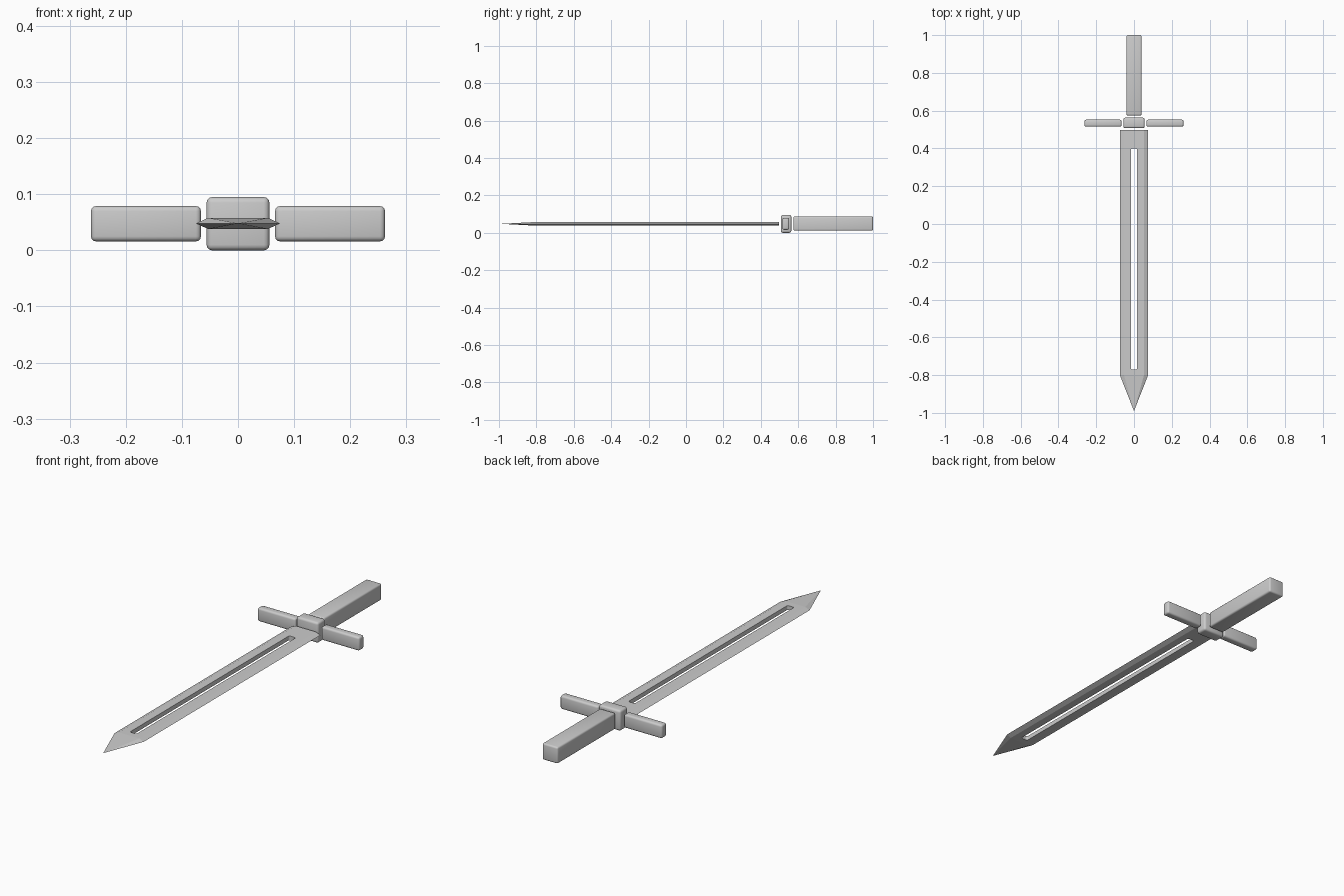
import bpy
import bmesh

cube = bpy.data.objects.get("Cube")
if cube:
    bpy.data.objects.remove(cube, do_unlink=True)

steel = bpy.data.materials.new("plain_grey")
steel.use_nodes = True
GREY = (0.6, 0.6, 0.6, 1)
steel.diffuse_color = GREY
steel.node_tree.nodes["Principled BSDF"].inputs["Base Color"].default_value = GREY

MID = 0.048  # height of the sword's centre plane


def add_object(name, bm):
    bmesh.ops.recalc_face_normals(bm, faces=bm.faces)
    mesh = bpy.data.meshes.new(name)
    bm.to_mesh(mesh)
    bm.free()
    mesh.materials.append(steel)
    obj = bpy.data.objects.new(name, mesh)
    bpy.context.collection.objects.link(obj)
    return obj


def activate(obj):
    bpy.ops.object.select_all(action="DESELECT")
    obj.select_set(True)
    bpy.context.view_layer.objects.active = obj


def rounded_box(name, x, y, z, radius):
    """Box between the given (low, high) ranges with rounded edges."""
    bm = bmesh.new()
    bmesh.ops.create_cube(bm, size=1)
    for v in bm.verts:
        v.co = [sum(r) / 2 + c * (r[1] - r[0]) for c, r in zip(v.co, (x, y, z))]
    bmesh.ops.bevel(bm, geom=bm.edges[:], offset=radius, segments=3,
                    profile=0.5, affect="EDGES")
    obj = add_object(name, bm)
    activate(obj)
    bpy.ops.object.shade_smooth_by_angle()
    return obj


# Grip and guard
rounded_box("grip", (-0.04, 0.04), (0.574, 1.0), (0.011, 0.088), 0.008)
rounded_box("guard_block", (-0.056, 0.056), (0.507, 0.563), (0, 0.095), 0.01)
for side, sign in (("left", 1), ("right", -1)):
    span = sorted((sign * 0.066, sign * 0.262))
    rounded_box(side + "_guard_arm", span, (0.515, 0.552), (0.016, 0.079), 0.009)

# Blade: six-sided section running to a pointed tip
bm = bmesh.new()
section = [(-0.075, 0), (-0.053, 0.01), (0.053, 0.01),
           (0.075, 0), (0.053, -0.01), (-0.053, -0.01)]
back, shoulder = [[bm.verts.new((x, y, MID + z)) for x, z in section]
                  for y in (0.497, -0.8)]
tip = bm.verts.new((0, -0.99, MID))
bm.faces.new(back)
for i in range(6):
    j = (i + 1) % 6
    bm.faces.new((back[i], back[j], shoulder[j], shoulder[i]))
    bm.faces.new((shoulder[i], shoulder[j], tip))
blade = add_object("blade", bm)

# Long slot cut right through the blade
bm = bmesh.new()
bmesh.ops.create_cube(bm, size=1)
for v in bm.verts:
    v.co = (v.co.x * 0.034, v.co.y * 1.17 - 0.185, v.co.z * 0.1 + MID)
uprights = [e for e in bm.edges if abs(e.verts[0].co.z - e.verts[1].co.z) > 0.05]
bmesh.ops.bevel(bm, geom=uprights, offset=0.008, segments=3,
                profile=0.5, affect="EDGES")
cutter = add_object("slot_cutter", bm)
cutter.hide_render = True

activate(blade)
cut = blade.modifiers.new("slot", "BOOLEAN")
cut.operation = "DIFFERENCE"
cut.solver = "EXACT"
cut.object = cutter
bpy.ops.object.modifier_apply(modifier=cut.name)
bpy.data.objects.remove(cutter, do_unlink=True)
